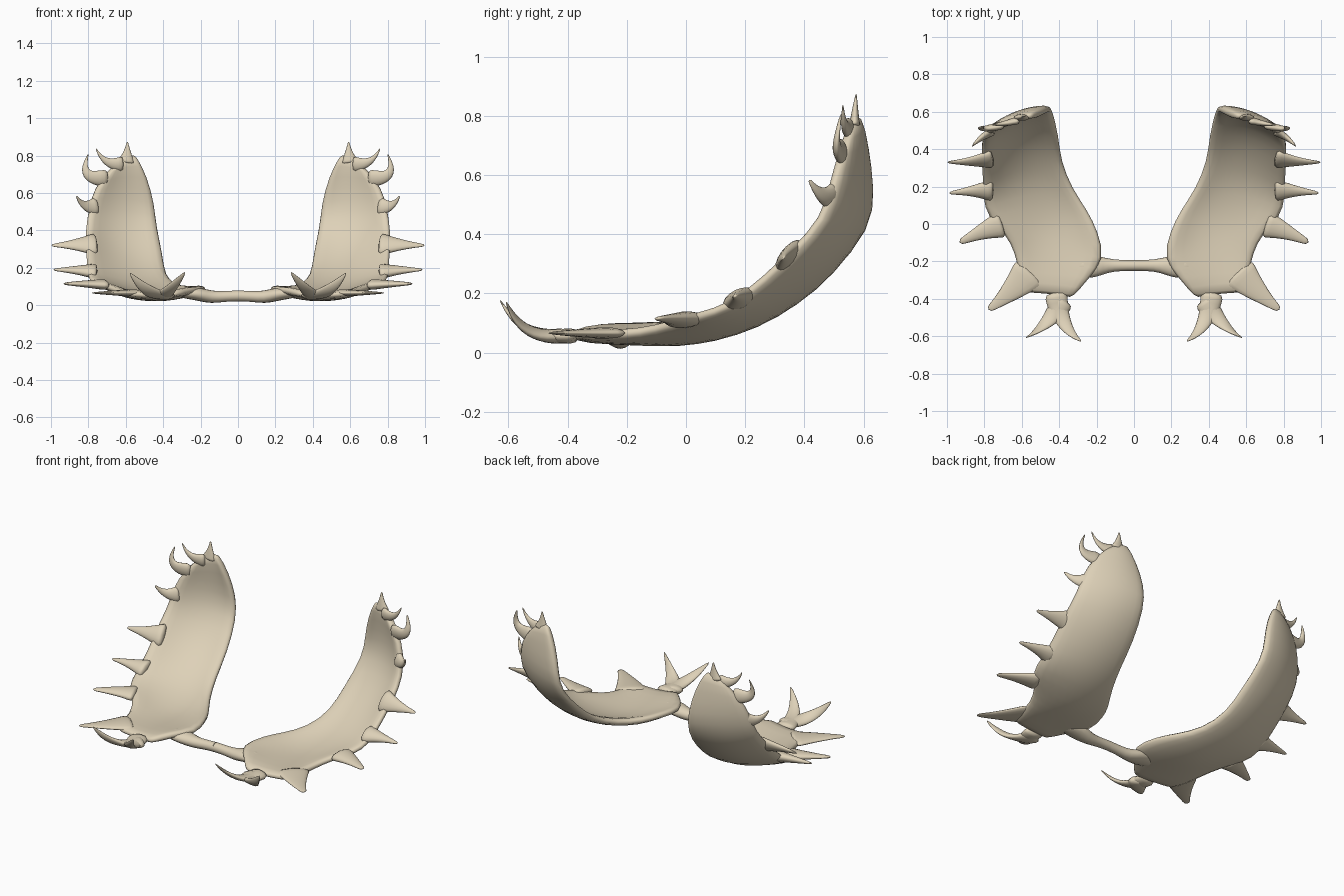
import bpy, bmesh, math
from mathutils import Vector as V

if "Cube" in bpy.data.objects:
    bpy.data.objects.remove(bpy.data.objects["Cube"])

mat = bpy.data.materials.new("bone")
mat.diffuse_color = (0.73, 0.64, 0.48, 1)
mat.use_nodes = True
mat.node_tree.nodes["Principled BSDF"].inputs["Base Color"].default_value = mat.diffuse_color


def finish(name, bm, thickness=0):
    """Turn a bmesh into a mirrored, softened, smooth-shaded object."""
    bmesh.ops.recalc_face_normals(bm, faces=bm.faces)
    me = bpy.data.meshes.new(name)
    bm.to_mesh(me)
    bm.free()
    ob = bpy.data.objects.new(name, me)
    bpy.context.collection.objects.link(ob)
    me.materials.append(mat)
    for p in me.polygons:
        p.use_smooth = True
    if thickness:
        s = ob.modifiers.new("thickness", 'SOLIDIFY')
        s.thickness, s.offset = thickness, 0
    ob.modifiers.new("soften", 'SUBSURF').levels = 1
    ob.modifiers["soften"].render_levels = 1
    m = ob.modifiers.new("mirror", 'MIRROR')
    m.use_clip = True
    return ob


def tube(name, path, widths, thicks, along, cap_start=True, sides=8):
    """Loft elliptical rings along a path; 'along' is the wide direction."""
    bm = bmesh.new()
    rings = []
    n = len(path)
    for i, p in enumerate(path):
        t = (path[min(i + 1, n - 1)] - path[max(i - 1, 0)]).normalized()
        w = (V(along) - t * V(along).dot(t)).normalized()
        k = t.cross(w)
        rings.append([bm.verts.new(p + w * widths[i] * math.cos(a) + k * thicks[i] * math.sin(a))
                      for a in (2 * math.pi * j / sides for j in range(sides))])
    for a, b in zip(rings, rings[1:]):
        for j in range(sides):
            bm.faces.new((a[j], a[(j + 1) % sides], b[(j + 1) % sides], b[j]))
    if cap_start:
        bm.faces.new(rings[0])
    bm.faces.new(rings[-1])
    return finish(name, bm)


def tine(name, base, bend, tip, width, thick, along, end=0.08, flare=1.3):
    """Curved spike with a flared base."""
    a, b, c = V(base), V(bend), V(tip)
    us = [i / 6 for i in range(7)]
    path = [a * (1 - u) ** 2 + b * 2 * u * (1 - u) + c * u * u for u in us]
    f = [end + (1 - end) * (1 - u) ** flare for u in us]
    g = [end + (1 - end) * (1 - u) ** 0.9 for u in us]
    return tube(name, path, [width * s for s in f], [thick * s for s in g], along)


# palm: each section is inner edge, middle, outer edge, from front to top
sections = [
    ((.33, -.40, .06), (.44, -.38, .055), (.58, -.37, .062)),
    ((.24, -.29, .09), (.43, -.27, .050), (.62, -.26, .065)),
    ((.15, -.19, .09), (.42, -.14, .042), (.635, -.16, .07)),
    ((.19, -.04, .10), (.44, -.02, .038), (.69, -.05, .10)),
    ((.245, .07, .09), (.48, .09, .055), (.79, .04, .13)),
    ((.33, .19, .10), (.56, .24, .105), (.81, .14, .155)),
    ((.39, .34, .16), (.60, .37, .20), (.81, .26, .25)),
    ((.40, .47, .27), (.62, .48, .30), (.82, .36, .35)),
    ((.435, .61, .42), (.63, .57, .44), (.81, .46, .45)),
    ((.445, .62, .54), (.62, .59, .57), (.79, .49, .57)),
    ((.485, .595, .69), (.60, .585, .69), (.74, .52, .67)),
    ((.545, .575, .80), (.59, .57, .80), (.65, .55, .755)),
]
bm = bmesh.new()
rows = []
for inner, mid, outer in sections:
    row = []
    for c in range(7):
        u = c / 6
        row.append(bm.verts.new(V(inner) * (2 * u * u - 3 * u + 1)
                                + V(mid) * (4 * u - 4 * u * u) + V(outer) * (2 * u * u - u)))
    rows.append(row)
for a, b in zip(rows, rows[1:]):
    for c in range(6):
        bm.faces.new((a[c], a[c + 1], b[c + 1], b[c]))
finish("palm", bm, 0.042)

# beam joining the two antlers
beam = [V(p) for p in ((0, -.222, .05), (.07, -.222, .048), (.14, -.222, .042),
                       (.20, -.225, .058), (.27, -.23, .066), (.34, -.23, .06))]
tube("beam", beam, [.032, .032, .04, .065, .07, .03], [.032, .031, .037, .04, .035, .015],
     (0, 1, 0), cap_start=False)

# forked brow tine
tine("brow_tine_inner", (.42, -.36, .058), (.40, -.56, .03), (.28, -.63, .18),
     .072, .032, (1, 0, 0), end=.06, flare=.8)
tine("brow_tine_outer", (.37, -.40, .058), (.47, -.56, .03), (.58, -.61, .175),
     .07, .032, (1, -.3, 0), end=.06, flare=.8)

# side tines along the outer edge
tine("front_tine", (.55, -.25, .066), (.66, -.37, .066), (.78, -.46, .066),
     .115, .024, (.4, 1, 0), end=.15, flare=1.2)
tine("second_tine", (.70, .0, .11), (.80, -.03, .115), (.935, -.10, .115),
     .085, .034, (.3, 1, .1), end=.18, flare=1.1)
tine("third_tine", (.75, .18, .18), (.85, .18, .19), (.99, .165, .19),
     .075, .04, (0, 1, .5), end=.12, flare=1.3)
tine("fourth_tine", (.75, .35, .325), (.86, .33, .325), (1.0, .33, .32),
     .085, .035, (0, .6, .8), end=.1, flare=1.3)
tine("fifth_tine", (.75, .50, .53), (.83, .46, .51), (.865, .415, .585),
     .06, .028, (0, .2, 1), end=.1)

# curled tines at the top
tine("upper_tine", (.69, .53, .68), (.87, .49, .66), (.80, .525, .81),
     .055, .026, (-.5, 0, .8), end=.06, flare=1)
tine("crown_tine", (.61, .555, .755), (.72, .53, .74), (.76, .53, .84),
     .05, .024, (-.4, 0, .9), end=.06)
tine("tip_tine", (.60, .57, .76), (.59, .57, .81), (.592, .575, .875),
     .055, .022, (1, 0, 0), end=.08)
